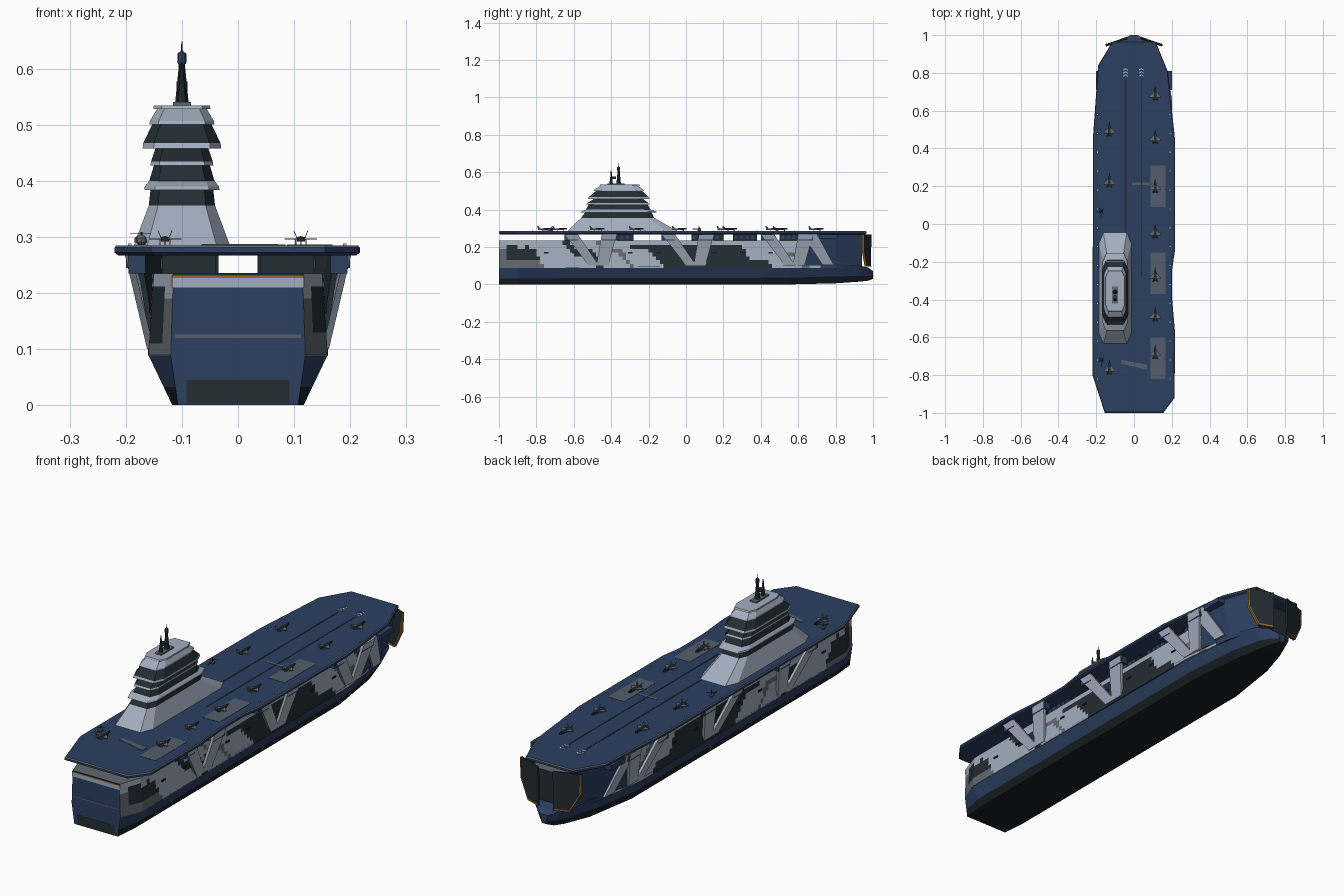
import bpy, bmesh, math
from mathutils import Vector

if "Cube" in bpy.data.objects:
    bpy.data.objects.remove(bpy.data.objects["Cube"], do_unlink=True)


def material(name, *rgb):
    m = bpy.data.materials.new(name)
    m.use_nodes = True
    m.diffuse_color = (*rgb, 1)
    m.node_tree.nodes["Principled BSDF"].inputs["Base Color"].default_value = (*rgb, 1)
    return m


BLUE, LIGHT, GREY, SLATE, BLACK, ORANGE, PANEL, WHITE = range(8)
MATS = [material("navy blue", .025, .05, .12), material("light grey", .36, .42, .51),
        material("mid grey", .12, .14, .16), material("dark slate", .016, .026, .033),
        material("hull black", .009, .013, .017), material("orange trim", .32, .15, .025),
        material("panel grey", .085, .11, .15), material("marking white", .5, .55, .6)]


def build(name, verts, faces, rule):
    """Make an object; rule is a colour or a function of the face."""
    me = bpy.data.meshes.new(name)
    me.from_pydata([tuple(v) for v in verts], [], faces)
    bm = bmesh.new()
    bm.from_mesh(me)
    bmesh.ops.recalc_face_normals(bm, faces=bm.faces)
    bm.to_mesh(me)
    bm.free()
    for m in MATS:
        me.materials.append(m)
    for p in me.polygons:
        p.material_index = rule(p) if callable(rule) else rule
    ob = bpy.data.objects.new(name, me)
    bpy.context.scene.collection.objects.link(ob)
    return ob


def loft(name, rings, rule):
    n, verts = len(rings[0]), [v for r in rings for v in r]
    faces = [(i * n + j, i * n + (j + 1) % n, (i + 1) * n + (j + 1) % n, (i + 1) * n + j)
             for i in range(len(rings) - 1) for j in range(n)]
    faces += [tuple(reversed(range(n))), tuple(range(len(verts) - n, len(verts)))]
    return build(name, verts, faces, rule)


def box(name, x, y, z, rule):
    return loft(name, [[(x[0], y[0], h), (x[1], y[0], h), (x[1], y[1], h), (x[0], y[1], h)]
                       for h in z], rule)


def slab(name, outline, thick, rule):
    """A polygon thickened by an offset vector."""
    t = Vector(thick)
    return loft(name, [[Vector(p) for p in outline], [Vector(p) + t for p in outline]], rule)


def sample(table, y):
    for a, b in zip(table, table[1:]):
        if y <= b[0]:
            t = (y - a[0]) / (b[0] - a[0])
            return [p + (q - p) * t for p, q in zip(a[1:], b[1:])]
    return table[-1][1:]


# Lower hull: y, keel half width, chine half width, keel height, chine height
LOWER = [(-1, .107, .12, 0, .09), (-.9, .117, .16, 0, .09), (.55, .117, .16, 0, .1),
         (.8, .085, .13, .006, .108), (.93, .05, .095, .015, .1), (.975, .03, .06, .02, .09),
         (1, .01, .02, .03, .07)]
rings = []
for y, b, c, z0, z1 in LOWER:
    zm, m = z0 + (z1 - z0) * .36, b + (c - b) * .36
    rings.append([(-b, y, z0), (b, y, z0), (m, y, zm), (c, y, z1),
                  (-c, y, z1), (-m, y, zm)])
loft("lower_hull", rings, lambda p: BLUE if abs(p.normal.y) > .9 or p.normal.z > .5
     or p.center.z > .042 else BLACK)

# Upper hull with camouflage
UPPER = [(-1, .12, .115), (-.9, .16, .15), (.55, .16, .152), (.8, .128, .145), (.94, .075, .1)]
LEVELS = [.088, .11, .13, .15, .17, .19, .212, .235]


def camo(p):
    y, z = p.center.y, p.center.z
    if p.normal.z > .7:
        return GREY
    if p.normal.y < -.9:
        return BLUE
    if y > .93:
        return SLATE
    s = y + (z - .16) * 1.6 + .03 * math.sin(40 * y)
    if y + (z - .1) * .9 > .72:
        return BLUE
    if y < -.95:
        return LIGHT if z > .2 else GREY
    if s < -.8 and .12 < z < .21 or -.58 < s < -.5 or -.2 < s < .34 and z < .215:
        return SLATE
    if s < -.84 and z < .12 or .52 < s < .58 or -.38 < s < -.34:
        return GREY
    return LIGHT


rings = []
for i in range(98):
    y = -1 + i * .02
    c, t = sample(UPPER, y)
    w = [(c + (t - c) * (z - .088) / .147, z) for z in LEVELS]
    rings.append([(x, y, z) for x, z in w] + [(-x, y, z) for x, z in reversed(w)])
loft("upper_hull", rings, camo)

# Transom details
for name, x, z, m in [("transom_base", .092, (.003, .045), SLATE),
                      ("transom_top", .118, (.21, .227), LIGHT),
                      ("transom_trim", .118, (.227, .231), ORANGE),
                      ("transom_lip", .116, (.231, .2355), SLATE),
                      ("transom_groove", .112, (.12, .126), PANEL)]:
    box(name, (-x, x), (-1.001, -.996), z, m)

# Flight deck
R = [(.155, -1), (.215, -.92), (.217, -.57), (.202, -.4), (.202, -.24), (.217, -.14),
     (.217, .45), (.178, .81), (.115, .965)]
L = [(-.115, .965), (-.19, .84), (-.217, .46), (-.22, -.8), (-.155, -1)]
loft("flight_deck", [[(x * s, y * (1 - (1 - s) * .3), z) for x, y in R + L]
                     for s, z in [(.97, .267), (1, .272), (1, .281), (.985, .285)]],
     lambda p: GREY if .28 < p.center.z < .2845 else BLUE)

# Deck markings and lifts
Z = (.284, .2862)
for y in (.2, -.26, -.71):
    box("deck_lift", (.087, .168), (y - .11, y + .11), Z, PANEL)
box("runway_line_right", (-.049, -.041), (-.04, .77), Z, SLATE)
box("runway_line_left", (.036, .042), (-.28, .77), Z, SLATE)
box("deck_strip", (-.01, .085), (.207, .22), Z, PANEL)
slab("blast_panel", [(-.065, -.72, .2845), (.07, -.745, .2845), (.07, -.772, .2845),
                     (-.065, -.74, .2845)], (0, 0, .003), PANEL)
for x in (-.045, .039):
    for k in range(3):
        for s in (-1, 1):
            y = .78 + k * .016
            slab("chevron", [(x, y + .008, .2845), (x + s * .012, y, .2845),
                             (x + s * .012, y + .005, .2845), (x, y + .013, .2845)],
                 (0, 0, .002), WHITE)
for k in range(15):
    for x in (-.193, .19):
        y = -.82 + k * .1
        box("edge_light", (x - .003, x + .003), (y - .003, y + .003), (.284, .288), WHITE)

# Parts mirrored on both sides
for s in (-1, 1):
    def side(name, pts, thick, m):
        return slab(name, [(s * x, y, z) for x, y, z in pts],
                    (s * thick[0], thick[1], thick[2]), m)

    # Diagonal braces in pairs
    for y in (-.65, -.13, .4):
        for top, low, w in [(y, y + .13, .07), (y + .2, y + .17, .08)]:
            side("deck_brace", [(.19, top, .27), (.19, top + w, .27),
                                (.15, low + w * .8, .1), (.15, low, .1)], (.012, 0, 0), LIGHT)
            box("brace_head", sorted((s * .165, s * .195)), (top, top + w), (.235, .27), BLUE)
    # Flared bow walls
    walls = [(.64, .155, .182), (.8, .125, .172), (.94, .078, .12)]
    for (ya, ba, ta), (yb, bb, tb) in zip(walls, walls[1:]):
        side("bow_flare", [(ba, ya, .1), (bb, yb, .1), (tb, yb, .269), (ta, ya, .269)],
             (-.01, 0, 0), lambda p: BLUE if p.normal.x * s > 0 else SLATE)
    side("bow_brace", [(.186, .62, .27), (.186, .7, .27), (.142, .79, .105),
                       (.146, .73, .105)], (.01, 0, 0), LIGHT)
    # Bow doors, trimmed along the outer and lower edges
    door = [(.035, .984, .268), (.148, .942, .268), (.146, .942, .18), (.1, .957, .095),
            (.035, .98, .095)]
    side("bow_door", door, (.002, .008, 0), SLATE)
    middle = Vector((.09, .963, .185))
    for a, b in zip(door[1:], door[2:]):
        a, b = Vector(a), Vector(b)
        side("door_trim", [v + Vector((.001, -.002, 0)) for v in
                           (a, b, b.lerp(middle, .09), a.lerp(middle, .09))],
             (.002, .013, 0), ORANGE)
    # Catwalk sponsons near the bow
    box("bow_sponson", sorted((s * .165, s * .2)), (.71, .81), (.245, .268), BLUE)
    # Hangar blocks under the deck
    for y0, y1 in [(-.42, -.28), (.03, .2), (.25, .38), (.5, .62)]:
        box("hangar_block", sorted((s * .04, s * .135)), (y0, y1), (.23, .268), SLATE)
        for k in range(int((y1 - y0) / .03)):
            y = y0 + .008 + k * .03
            box("hangar_window", sorted((s * .13, s * .138)), (y, y + .018), (.242, .262), BLUE)
    # Hull ports
    for k in range(9):
        y = -.76 + k * .15
        box("hull_port", sorted((s * .15, s * .159)), (y, y + .025), (.165, .172), BLACK)

# Island: z, half width, rear y, fore y, colour of the wall above
TIERS = [(.284, .086, -.635, -.045, LIGHT), (.356, .059, -.56, -.17, SLATE),
         (.384, .056, -.54, -.185, LIGHT), (.384, .067, -.565, -.155, LIGHT),
         (.39, .066, -.56, -.16, LIGHT), (.4, .058, -.535, -.19, SLATE),
         (.427, .05, -.52, -.205, LIGHT), (.427, .056, -.535, -.195, LIGHT),
         (.434, .055, -.53, -.2, SLATE), (.458, .047, -.49, -.23, LIGHT),
         (.458, .07, -.525, -.195, LIGHT), (.467, .069, -.52, -.2, SLATE),
         (.5, .053, -.48, -.235, LIGHT), (.5, .058, -.495, -.225, LIGHT),
         (.507, .057, -.49, -.23, LIGHT), (.528, .044, -.455, -.26, LIGHT),
         (.528, .051, -.465, -.245, LIGHT), (.534, .05, -.46, -.25, LIGHT)]


def island_ring(z, h, a, b):
    c, d = h * .28, h * .65
    pts = [(h - c, a), (h, a + d), (h, b - d), (h - c, b)]
    return [(-.1 + x, y, z) for x, y in pts] + [(-.1 - x, y, z) for x, y in reversed(pts)]


loft("island", [island_ring(*t[:4]) for t in TIERS],
     lambda p: next((t[4] for t, u in zip(TIERS, TIERS[1:])
                     if t[0] <= p.center.z - 1e-4 and p.center.z < u[0] - 1e-4), LIGHT))


def spindle(name, x, y, profile, m, n=8):
    loft(name, [[(x + r * math.cos(k * math.tau / n), y + r * math.sin(k * math.tau / n), z)
                 for k in range(n)] for r, z in profile], m)


# Masts
box("mast_base", (-.116, -.084), (-.42, -.33), (.533, .54), GREY)
spindle("main_mast", -.1, -.36, [(.012, .54), (.006, .6), (.005, .628), (.0015, .632),
                                 (.001, .648)], SLATE)
spindle("rear_mast", -.1, -.4, [(.009, .54), (.005, .575), (.002, .61)], SLATE)
spindle("radar_drum", -.1, -.36, [(.007, .608), (.008, .612), (.008, .626), (.006, .629)], BLUE)
spindle("lower_radar", -.1, -.385, [(.01, .563), (.01, .577)], BLUE)

# Parked jets
V, F = [], []


def plate(pts, off):
    b, n = len(V), len(pts)
    V.extend(Vector(p) for p in pts)
    V.extend(Vector(p) + Vector(off) for p in pts)
    F.extend([tuple(range(b, b + n)), tuple(range(b + n, b + 2 * n))])
    F.extend((b + k, b + (k + 1) % n, b + n + (k + 1) % n, b + n + k) for k in range(n))


plate([(-.006, -.032, .006), (.006, -.032, .006), (.007, .01, .006), (0, .044, .008),
       (-.007, .01, .006)], (0, 0, .008))
for s in (-1, 1):
    plate([(0, .018, .01), (s * .029, -.012, .01), (s * .029, -.02, .01), (0, -.02, .01)],
          (0, 0, .002))
    plate([(s * .004, -.022, .01), (s * .017, -.034, .01), (s * .004, -.036, .01)], (0, 0, .002))
    plate([(s * .006, -.018, .012), (s * .012, -.03, .026), (s * .012, -.036, .026),
           (s * .006, -.032, .012)], (s * .0015, 0, 0))
    plate([(s * .008, -.01, 0), (s * .01, -.01, 0), (s * .01, -.007, 0), (s * .008, -.007, 0)],
          (0, 0, .01))
plate([(-.001, .025, 0), (.001, .025, 0), (.001, .028, 0), (-.001, .028, 0)], (0, 0, .008))
jet = build("parked_jet", V, F, lambda p: SLATE if abs(p.center.x) < .004 else GREY)
spots = [(.112, y) for y in (.69, .46, .2, -.04, -.27, -.48, -.68)]
spots += [(-.13, .5), (-.13, .23), (-.13, -.76)]
for k, (x, y) in enumerate(spots):
    ob = jet if k == 0 else jet.copy()
    if k:
        bpy.context.scene.collection.objects.link(ob)
    ob.location = (x, y, .2855)

# Parked helicopters
for x, y in [(-.175, .07), (-.172, -.72)]:
    spindle("helicopter_body", x, y, [(.006, .286), (.01, .291), (.009, .298), (.004, .303)], GREY)
    box("helicopter_tail", (x - .002, x + .002), (y - .035, y), (.294, .298), GREY)
    spindle("rotor_hub", x, y, [(.002, .302), (.002, .309)], SLATE)
    for a in (.6, .6 + math.pi / 2):
        d, e = Vector((math.cos(a), math.sin(a), 0)), Vector((-math.sin(a), math.cos(a), 0))
        c = Vector((x, y, .306))
        slab("rotor_blade", [c + d * .02 + e * .0015, c - d * .02 + e * .0015,
                             c - d * .02 - e * .0015, c + d * .02 - e * .0015],
             (0, 0, .001), SLATE)
